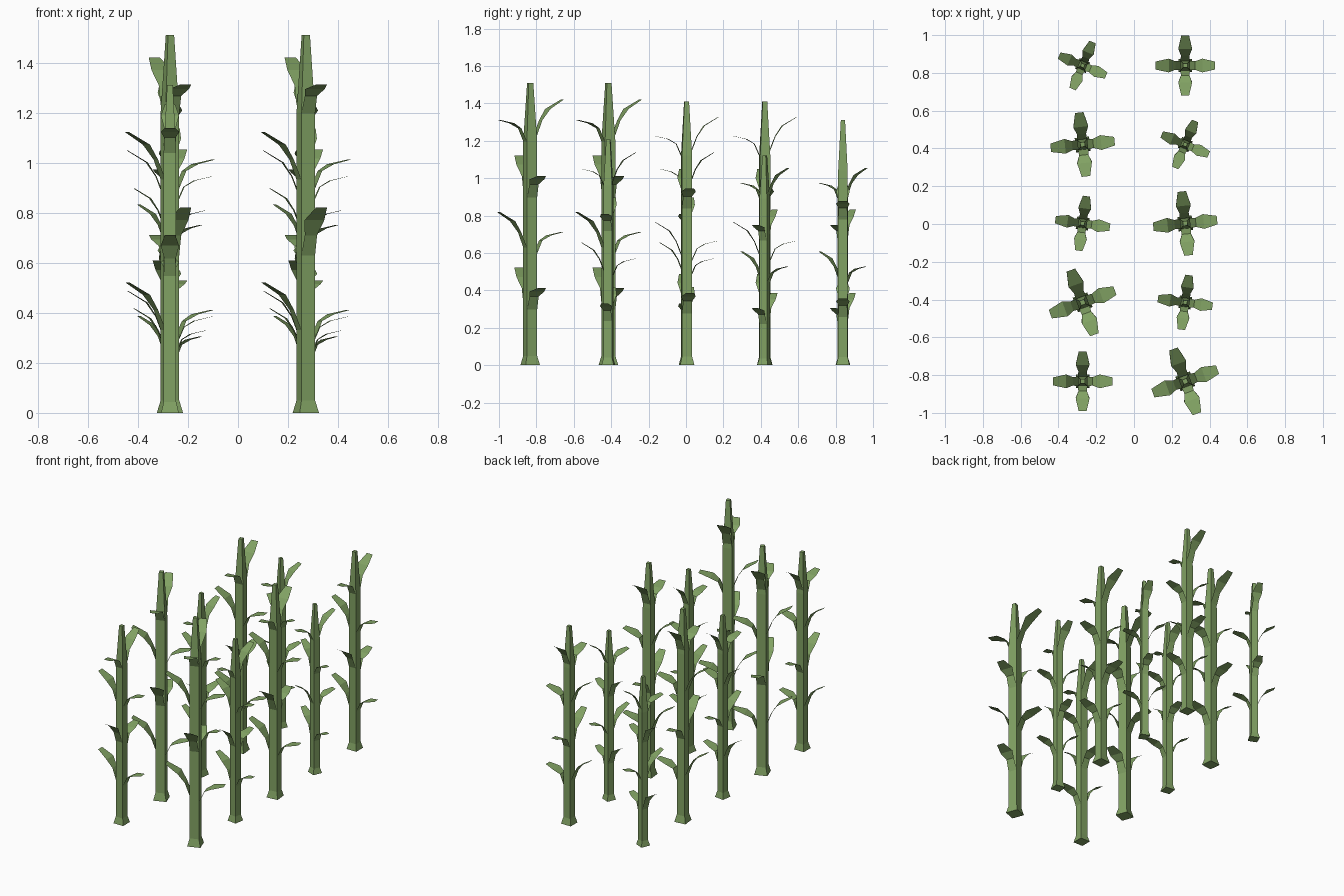
import bpy, bmesh, math
from mathutils import Matrix, Vector

if "Cube" in bpy.data.objects:
    bpy.data.objects.remove(bpy.data.objects["Cube"])

green = bpy.data.materials.new("leaf_green")
green.use_nodes = True
colour = (0.22, 0.36, 0.125, 1)
green.diffuse_color = colour
green.node_tree.nodes["Principled BSDF"].inputs["Base Color"].default_value = colour


def finish(bm, name):
    mesh = bpy.data.meshes.new(name)
    bm.to_mesh(mesh)
    bm.free()
    mesh.materials.append(green)
    return mesh


# Square stalk: flared foot, straight body, tapered tip (height, half width)
def stalk_mesh():
    bm = bmesh.new()
    rings = []
    for z, w in [(0, 0.041), (0.05, 0.029), (1.2, 0.029), (1.51, 0.013)]:
        rings.append([bm.verts.new((x * w, y * w, z))
                      for x, y in [(-1, -1), (1, -1), (1, 1), (-1, 1)]])
    for low, high in zip(rings, rings[1:]):
        for i in range(4):
            j = (i + 1) % 4
            bm.faces.new((low[i], low[j], high[j], high[i]))
    bm.faces.new(rings[0][::-1])
    bm.faces.new(rings[-1])
    return finish(bm, "stalk")


# Leaf profiles from root to tip: (reach, drop below tip)
FLAT = [(0.029, 0.115), (0.06, 0.045), (0.105, 0.018), (0.182, 0)]
STEEP = [(0.029, 0.19), (0.06, 0.11), (0.1, 0.05), (0.182, 0)]
HALF_WIDTHS = [0.029, 0.026, 0.042, 0.024]


def add_leaf(bm, profile, tip_z, angle):
    turn = Matrix.Rotation(math.radians(angle), 3, 'Z')
    rows = []
    for (reach, drop), w in zip(profile, HALF_WIDTHS):
        rows.append([bm.verts.new(turn @ Vector((reach, side * w, tip_z - drop)))
                     for side in (-1, 1)])
    for a, b in zip(rows, rows[1:]):
        bm.faces.new((a[0], b[0], b[1], a[1]))


# Two tiers of four leaves; the upper tier swaps its front and back pair
def leaves_mesh():
    bm = bmesh.new()
    for lift, flip in [(0, 1), (0.6, -1)]:
        add_leaf(bm, FLAT, 0.412 + lift, 0)
        add_leaf(bm, STEEP, 0.522 + lift, 180)
        add_leaf(bm, FLAT, 0.712 + lift, 90 * flip)
        add_leaf(bm, STEEP, 0.82 + lift, -90 * flip)
    return finish(bm, "leaves")


stalk, leaves = stalk_mesh(), leaves_mesh()

# Rows from front to back: (scale, turn in degrees) for each column
right_column = [(0.868, 0), (1, 20), (0.8, -8), (0.934, 6), (0.742, -23)]
left_column = [(1, 20), (0.8, -8), (0.934, 6), (0.742, -23), (0.868, 0)]

for side, x, column in [("right", -0.272, right_column), ("left", 0.271, left_column)]:
    for row, (scale, turn) in enumerate(column):
        for part in (stalk, leaves):
            ob = bpy.data.objects.new(f"{side}_{part.name}_{row + 1}", part)
            ob.location = (x, -0.833 + 0.418 * row, 0)
            ob.rotation_euler.z = math.radians(turn)
            ob.scale = (scale,) * 3
            bpy.context.collection.objects.link(ob)
